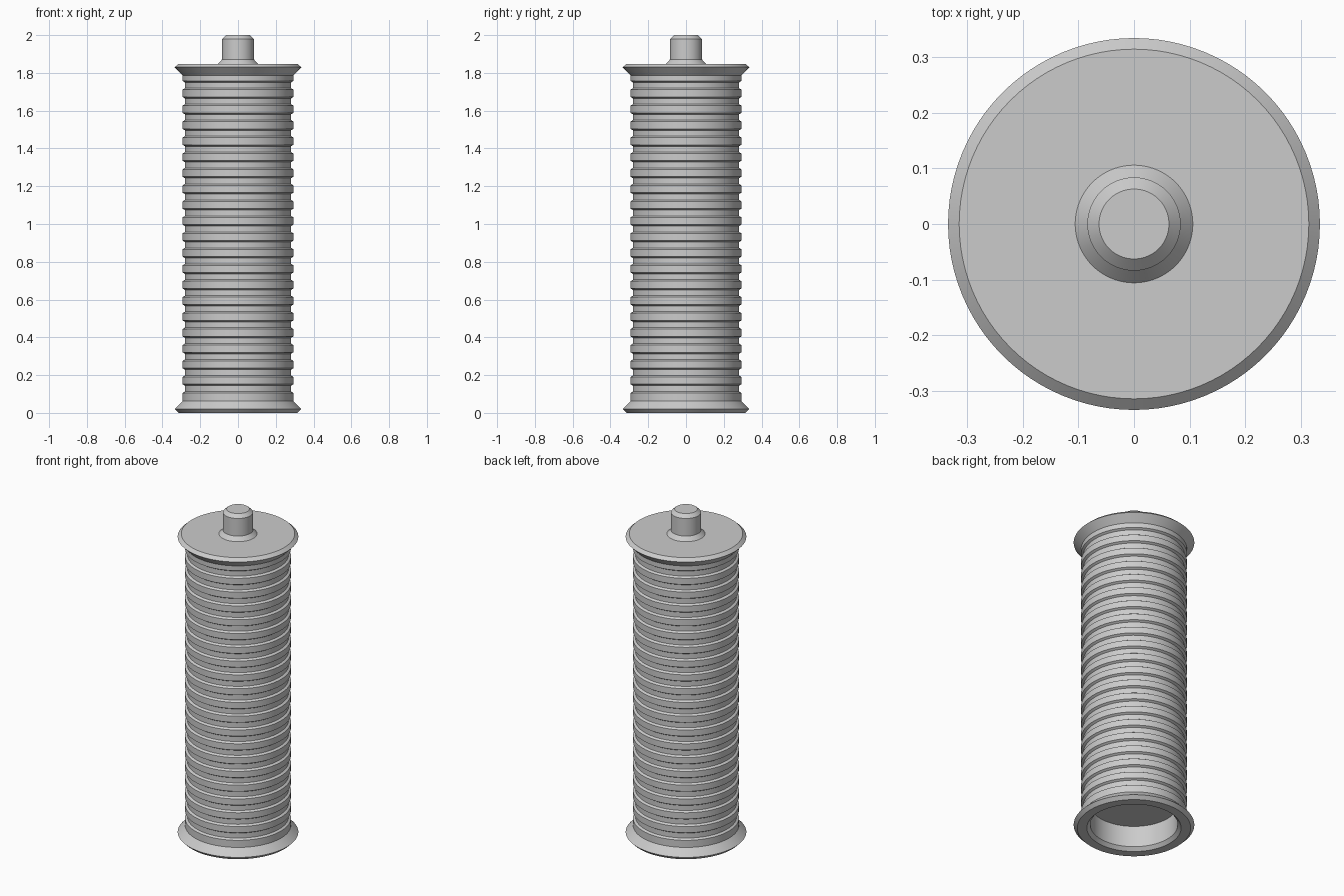
import bpy, bmesh, math

cube = bpy.data.objects.get("Cube")
if cube:
    bpy.data.objects.remove(cube)

grey = bpy.data.materials.new("light_grey")
grey.use_nodes = True
colour = (0.6, 0.6, 0.6, 1)
grey.diffuse_color = colour
grey.node_tree.nodes["Principled BSDF"].inputs["Base Color"].default_value = colour

SEGMENTS = 96


def lathe(name, profile):
    """Spin (radius, height) points around z; end points on the axis close the shape."""
    bm = bmesh.new()
    verts = [bm.verts.new((r, 0, z)) for r, z in profile]
    edges = [bm.edges.new(pair) for pair in zip(verts, verts[1:])]
    bmesh.ops.spin(bm, geom=verts + edges, cent=(0, 0, 0), axis=(0, 0, 1),
                   angle=math.tau, steps=SEGMENTS, use_merge=True)
    bmesh.ops.remove_doubles(bm, verts=bm.verts, dist=0.0001)
    bmesh.ops.recalc_face_normals(bm, faces=bm.faces)
    mesh = bpy.data.meshes.new(name)
    bm.to_mesh(mesh)
    bm.free()
    obj = bpy.data.objects.new(name, mesh)
    bpy.context.collection.objects.link(obj)
    mesh.materials.append(grey)
    bpy.ops.object.select_all(action='DESELECT')
    obj.select_set(True)
    bpy.context.view_layer.objects.active = obj
    bpy.ops.object.shade_smooth_by_angle(angle=math.radians(25))
    return obj


# Hollow base and lower flange
RIDGE, GROOVE = 0.294, 0.281
profile = [(0, 0.15), (0.243, 0.15), (0.243, 0.02), (0.262, 0),
           (0.315, 0), (0.335, 0.02), (RIDGE, 0.062)]

# Evenly stacked ridges with chamfered edges
COUNT, PITCH, FIRST = 21, 0.0845, 0.0875
for i in range(COUNT):
    z = FIRST + i * PITCH
    if i > 0:
        profile += [(GROOVE, z - 0.028), (RIDGE, z - 0.02)]
    if i < COUNT - 1:
        profile += [(RIDGE, z + 0.018), (GROOVE, z + 0.026)]

# Upper flange
profile += [(RIDGE, 1.787), (0.335, 1.83), (0.315, 1.848)]

# Collar and pin on top
profile += [(0.106, 1.848), (0.084, 1.872), (0.084, 1.98), (0.063, 2.0), (0, 2.0)]

lathe("ribbed_cylinder", profile)
